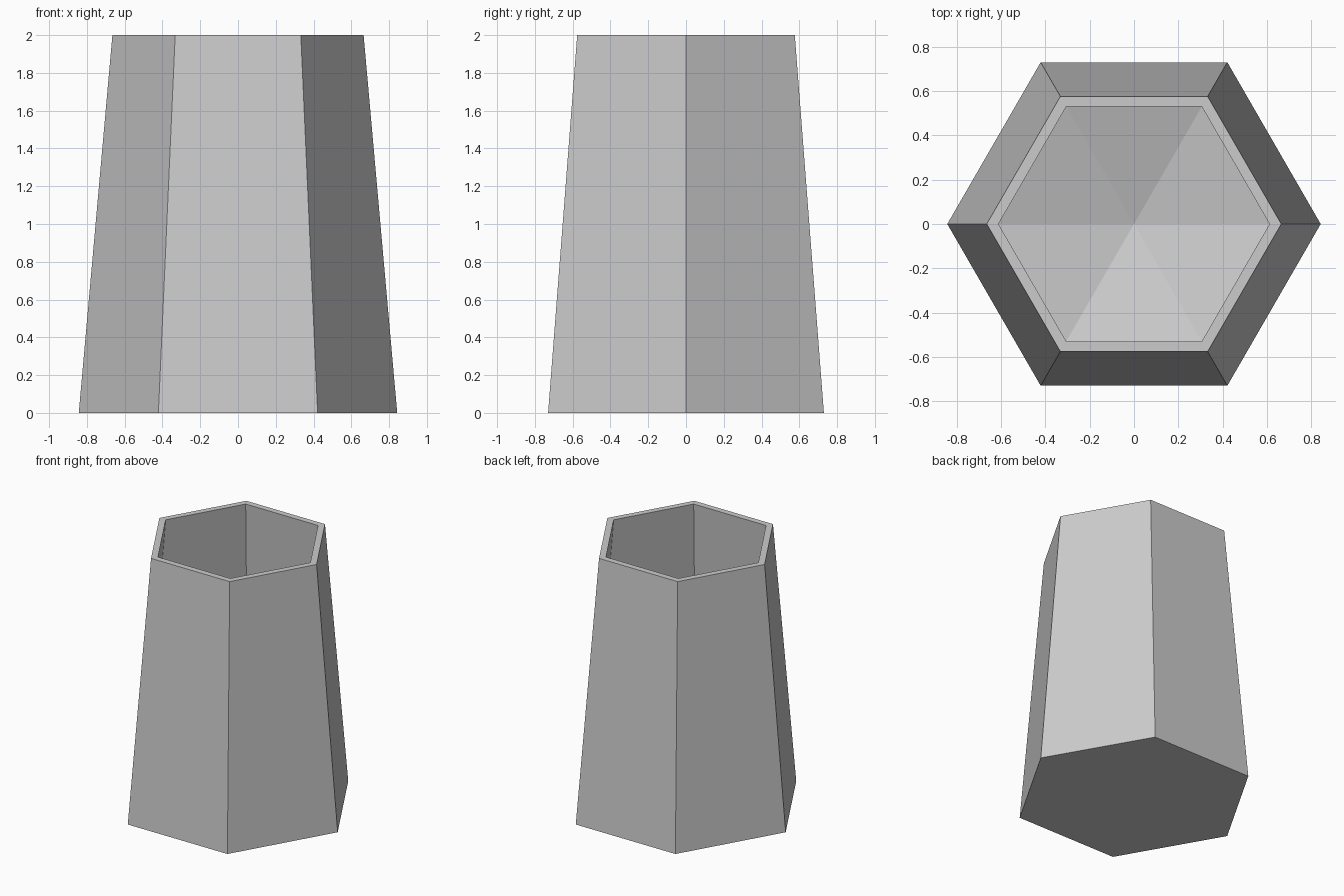
import bpy, bmesh
from math import cos, sin, pi

default = bpy.data.objects.get("Cube")
if default:
    bpy.data.objects.remove(default, do_unlink=True)

SIDES = 6
HEIGHT = 2.0
BASE_R, TOP_R = 0.843, 0.665
WALL = 0.053          # radial wall thickness at the corners
FLOOR_EDGE = 0.25     # height where the inner wall meets the floor
FLOOR_MID = 0.05      # lowest point of the sunken floor

grey = bpy.data.materials.new("light_grey")
grey.use_nodes = True
colour = (0.6, 0.6, 0.6, 1)
grey.diffuse_color = colour
grey.node_tree.nodes["Principled BSDF"].inputs["Base Color"].default_value = colour


def outer_radius(z):
    return BASE_R + (TOP_R - BASE_R) * z / HEIGHT


def ring(bm, radius, z):
    return [bm.verts.new((radius * cos(2 * pi * i / SIDES),
                          radius * sin(2 * pi * i / SIDES), z))
            for i in range(SIDES)]


bm = bmesh.new()

# Cross-section rings: outside base, outside top, inside top, inside floor
rings = [ring(bm, BASE_R, 0),
         ring(bm, TOP_R, HEIGHT),
         ring(bm, TOP_R - WALL, HEIGHT),
         ring(bm, outer_radius(FLOOR_EDGE) - WALL, FLOOR_EDGE)]

# Outer walls, rim and inner walls
for low, high in zip(rings, rings[1:]):
    for i in range(SIDES):
        j = (i + 1) % SIDES
        bm.faces.new((low[i], low[j], high[j], high[i]))

# Flat underside
bm.faces.new(rings[0][::-1])

# Sunken floor, as a fan of flat triangles
centre = bm.verts.new((0, 0, FLOOR_MID))
floor = rings[-1]
for i in range(SIDES):
    bm.faces.new((floor[i], floor[(i + 1) % SIDES], centre))

bmesh.ops.recalc_face_normals(bm, faces=bm.faces)
mesh = bpy.data.meshes.new("hexagonal_vessel")
bm.to_mesh(mesh)
bm.free()
mesh.materials.append(grey)
vessel = bpy.data.objects.new("hexagonal_vessel", mesh)
bpy.context.collection.objects.link(vessel)
